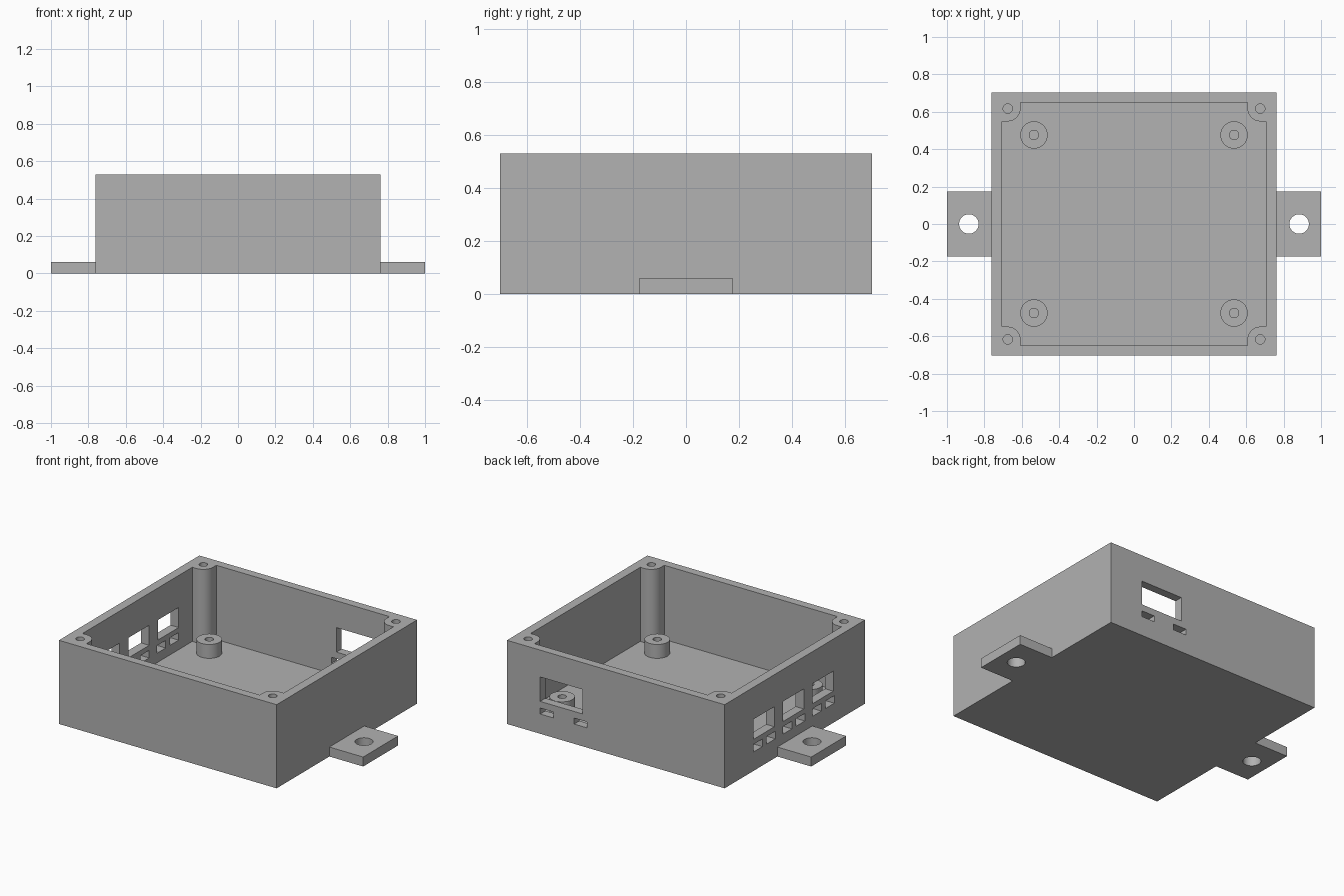
import bpy
import bmesh
import math
from mathutils import Matrix, Vector

if "Cube" in bpy.data.objects:
    bpy.data.objects.remove(bpy.data.objects["Cube"], do_unlink=True)

# Main dimensions
HX, HY, H = 0.763, 0.703, 0.53      # outer half sizes and height
IX, IY, FLOOR = 0.705, 0.65, 0.06   # cavity half sizes and floor height
POST_X, POST_Y, POST_R = 0.675, 0.617, 0.068
HOLE_R = 0.025
SEG = 48

grey = bpy.data.materials.new("plain grey")
grey.use_nodes = True
colour = (0.445, 0.445, 0.445, 1)
grey.diffuse_color = colour
grey.node_tree.nodes["Principled BSDF"].inputs["Base Color"].default_value = colour


def box(bm, x0, x1, y0, y1, z0, z1):
    centre = Vector((x0 + x1, y0 + y1, z0 + z1)) / 2
    size = Matrix.Diagonal((x1 - x0, y1 - y0, z1 - z0, 1))
    bmesh.ops.create_cube(bm, size=1, matrix=Matrix.Translation(centre) @ size)


def cylinder(bm, x, y, r, z0, z1):
    bmesh.ops.create_cone(bm, cap_ends=True, segments=SEG, radius1=r, radius2=r, depth=z1 - z0,
                          matrix=Matrix.Translation((x, y, (z0 + z1) / 2)))


def prism(bm, outline, z0, z1):
    face = bm.faces.new([bm.verts.new((x, y, z0)) for x, y in outline])
    top = bmesh.ops.extrude_face_region(bm, geom=[face])["geom"]
    verts = [v for v in top if isinstance(v, bmesh.types.BMVert)]
    bmesh.ops.translate(bm, verts=verts, vec=(0, 0, z1 - z0))


def finish(bm, name):
    bmesh.ops.recalc_face_normals(bm, faces=bm.faces[:])
    mesh = bpy.data.meshes.new(name)
    bm.to_mesh(mesh)
    bm.free()
    mesh.materials.append(grey)
    obj = bpy.data.objects.new(name, mesh)
    bpy.context.collection.objects.link(obj)
    return obj


def select(obj):
    bpy.ops.object.select_all(action='DESELECT')
    obj.select_set(True)
    bpy.context.view_layer.objects.active = obj


def cut(obj, cutter):
    cutter.hide_render = True
    mod = obj.modifiers.new("cut", 'BOOLEAN')
    mod.operation = 'DIFFERENCE'
    mod.solver = 'EXACT'
    mod.object = cutter
    select(obj)
    bpy.ops.object.modifier_apply(modifier=mod.name)
    bpy.data.objects.remove(cutter, do_unlink=True)


def smooth(obj):
    select(obj)
    bpy.ops.object.shade_smooth_by_angle(angle=math.radians(30))


CORNERS = [(1, 1), (-1, 1), (-1, -1), (1, -1)]

# Case: solid block
bm = bmesh.new()
box(bm, -HX, HX, -HY, HY, 0, H)
case = finish(bm, "case")

# Cavity outline, leaving a rounded screw post in each corner
outline = []
for sx, sy in CORNERS:
    notch = [(IX, POST_Y - POST_R)]
    for i in range(13):
        a = math.pi / 2 * (1 + i / 12) + math.pi / 2
        a = 1.5 * math.pi - (a - math.pi)
        notch.append((POST_X + POST_R * math.cos(a), POST_Y + POST_R * math.sin(a)))
    notch.append((POST_X - POST_R, IY))
    if sx * sy < 0:
        notch.reverse()
    outline += [(sx * x, sy * y) for x, y in notch]

bm = bmesh.new()
prism(bm, outline, FLOOR, H + 0.1)
for sx, sy in CORNERS:
    cylinder(bm, sx * POST_X, sy * POST_Y, HOLE_R, FLOOR, H + 0.1)
cut(case, finish(bm, "cavity_cutter"))

# Wall openings: three ports on one side, one at the back, slots below each
bm = bmesh.new()
for i in range(3):
    y = 0.413 - 0.295 * i
    box(bm, -0.8, -0.68, y - 0.208, y, 0.2, 0.327)
    for edge in (y, y - 0.13):
        box(bm, -0.8, -0.68, edge - 0.088, edge, 0.12, 0.168)
box(bm, 0.235, 0.53, 0.63, 0.75, 0.205, 0.36)
for x in (0.2, 0.438):
    box(bm, x, x + 0.092, 0.63, 0.75, 0.125, 0.163)
cut(case, finish(bm, "opening_cutter"))
smooth(case)

# Mounting tabs with a screw hole
for side, name in ((1, "left_mounting_tab"), (-1, "right_mounting_tab")):
    bm = bmesh.new()
    box(bm, *sorted((side * HX, side)), -0.175, 0.175, 0, FLOOR)
    tab = finish(bm, name)
    bm = bmesh.new()
    cylinder(bm, side * 0.883, 0, 0.052, -0.1, 0.2)
    cut(tab, finish(bm, "tab_cutter"))
    smooth(tab)

# Hollow standoffs on the floor
for sx, sy in CORNERS:
    x, y = sx * 0.535, sy * 0.476
    bm = bmesh.new()
    cylinder(bm, x, y, 0.073, FLOOR, 0.148)
    standoff = finish(bm, ("back" if sy > 0 else "front") + ("_left" if sx > 0 else "_right") + "_standoff")
    bm = bmesh.new()
    cylinder(bm, x, y, HOLE_R, 0, 0.3)
    cut(standoff, finish(bm, "standoff_cutter"))
    smooth(standoff)
